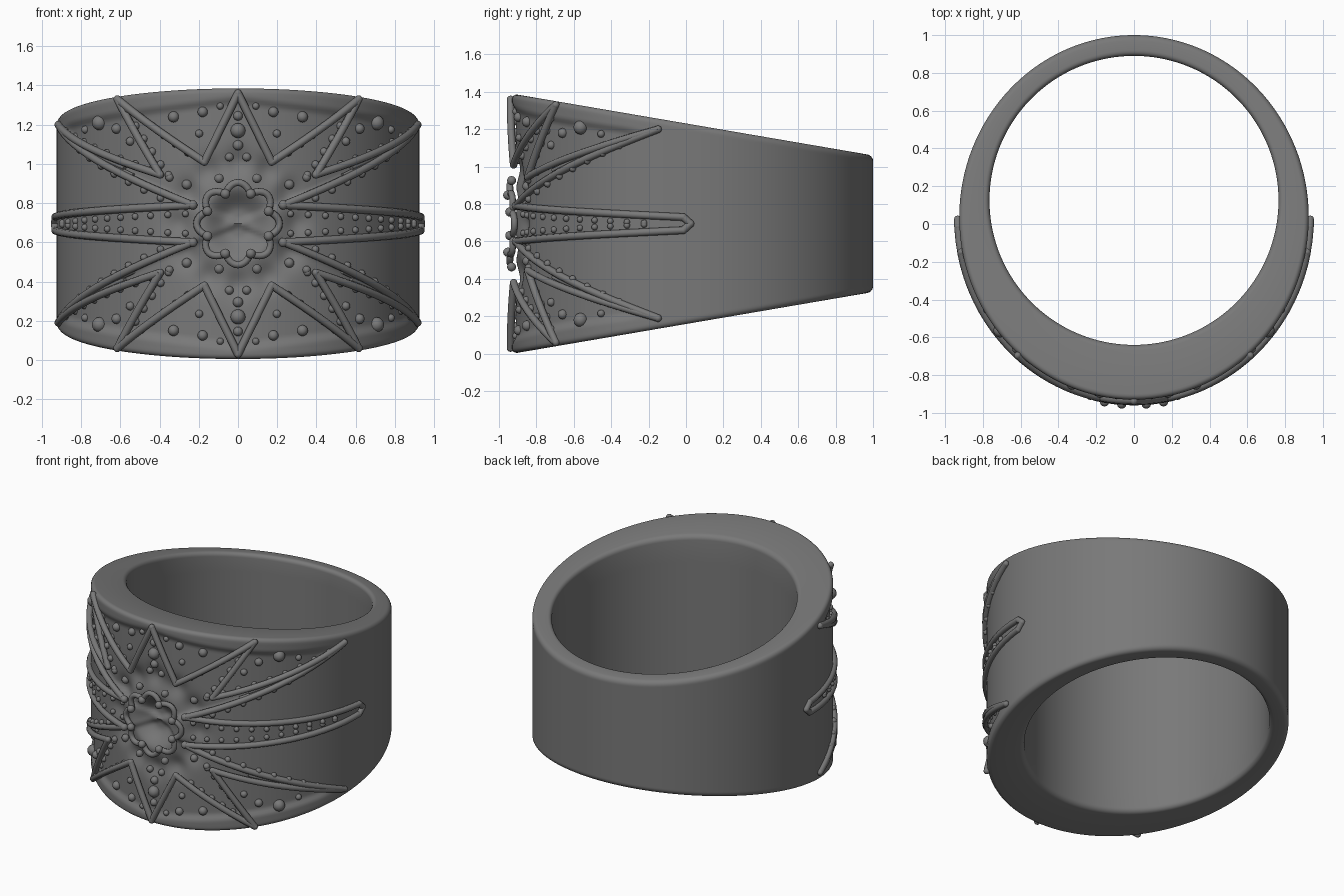
import bpy, bmesh, math
from mathutils import Vector, Matrix

cube = bpy.data.objects.get("Cube")
if cube:
    bpy.data.objects.remove(cube, do_unlink=True)

MID, RX, RY, CY = 0.695, 0.925, 0.965, 0.035
IN_R, IN_Y = 0.765, 0.125

metal = bpy.data.materials.new("dark grey metal")
metal.use_nodes = True
colour = (0.19, 0.19, 0.19, 1)
metal.diffuse_color = colour
metal.node_tree.nodes["Principled BSDF"].inputs["Base Color"].default_value = colour


def half_height(y):
    return 0.69 - 0.171 * (y + 0.9)


def step(a, b, x):
    t = max(0, min(1, (x - a) / (b - a)))
    return t * t * (3 - 2 * t)


def recess(a, v):
    """Depth of the carved field; a is the angle from the front, v the height from the middle."""
    a, v = abs(a), abs(v)
    if a > 1.5:
        return 0
    rad = math.hypot(a * 0.94, v)
    depth = 0.075 * step(0.2, 0.06, rad)
    low = 0.09 + (a - 0.25) * 0.368
    rim = 0.655 - 0.11 * a
    depth += 0.02 * step(low - 0.01, low + 0.03, v) * step(rim, rim - 0.05, v) * step(1.35, 1.15, a)
    for k in range(4):
        ang = math.radians(30 * k)
        du, dv = a * 0.94 - 0.31 * math.cos(ang), v - 0.31 * math.sin(ang)
        depth += 0.035 * math.exp(-(du * du + dv * dv) / 0.005)
    return depth


def on_surface(a, v, off=0.0):
    normal = Vector((math.sin(a) / RX, -math.cos(a) / RY, 0)).normalized()
    return Vector((RX * math.sin(a), CY - RY * math.cos(a), MID + v)) + normal * off


def finish(bm, name, angle=40):
    mesh = bpy.data.meshes.new(name)
    bm.to_mesh(mesh)
    bm.free()
    obj = bpy.data.objects.new(name, mesh)
    bpy.context.collection.objects.link(obj)
    smooth(obj, angle)
    return obj


def smooth(obj, angle=40):
    if not obj.data.materials:
        obj.data.materials.append(metal)
    bpy.ops.object.select_all(action='DESELECT')
    obj.select_set(True)
    bpy.context.view_layer.objects.active = obj
    bpy.ops.object.shade_smooth_by_angle(angle=math.radians(angle))


# Tapered band: a rounded section swept around the finger hole
def make_band():
    cols, rows, r, arc = 400, 96, 0.03, 5
    section = [("out", -1 + 2 * i / rows, 0) for i in range(rows + 1)]
    quarter = [math.pi / 2 * i / arc for i in range(1, arc + 1)]
    section += [("outer_edge", t, 1) for t in quarter]
    section += [("inner_edge", t, 1) for t in reversed(quarter)]
    section += [("in", 1 - i / 4, 0) for i in range(9)]
    section += [("inner_edge", t, -1) for t in quarter]
    section += [("outer_edge", t, -1) for t in reversed(quarter)]
    bm = bmesh.new()
    rings = []
    for c in range(cols):
        a = -math.pi + 2 * math.pi * c / cols
        outer = on_surface(a, -MID)
        inner = Vector((IN_R * math.sin(a), IN_Y - IN_R * math.cos(a), 0))
        width = (inner - outer).length
        inward = (inner - outer) / width
        ring = []
        for kind, t, sign in section:
            d, drop = 0, r
            if kind.endswith("edge"):
                d, drop = r * (1 - math.cos(t)), r * (1 - math.sin(t))
            if kind.startswith("in"):
                d = width - d
            h = half_height((outer + inward * d).y) - drop
            v = h * (sign or t)
            if kind == "out":
                d = recess(a, v)
            p = outer + inward * d
            ring.append(bm.verts.new((p.x, p.y, MID + v)))
        rings.append(ring)
    n = len(section)
    for c in range(cols):
        p, q = rings[c], rings[(c + 1) % cols]
        for i in range(n):
            j = (i + 1) % n
            bm.faces.new((p[i], q[i], q[j], p[j]))
    bmesh.ops.recalc_face_normals(bm, faces=bm.faces)
    finish(bm, "ring_band", 50)


# Raised wires that follow the curved surface
def make_wires(name, paths, radius):
    curve = bpy.data.curves.new(name, 'CURVE')
    curve.dimensions = '3D'
    curve.bevel_depth = radius
    curve.bevel_resolution = 2
    curve.use_fill_caps = True
    for pts, closed in paths:
        sp = curve.splines.new('POLY')
        sp.points.add(len(pts) - 1)
        for point, co in zip(sp.points, pts):
            point.co = (*co, 1)
        sp.use_cyclic_u = closed
    obj = bpy.data.objects.new(name, curve)
    bpy.context.collection.objects.link(obj)
    bpy.ops.object.select_all(action='DESELECT')
    obj.select_set(True)
    bpy.context.view_layer.objects.active = obj
    bpy.ops.object.convert(target='MESH')
    smooth(bpy.context.view_layer.objects.active, 50)


def make_beads(name, beads):
    bm = bmesh.new()
    for pos, radius in beads:
        bmesh.ops.create_uvsphere(bm, u_segments=12, v_segments=8, radius=radius,
                                  matrix=Matrix.Translation(pos))
    finish(bm, name, 60)


def lerp(p, q, t):
    return (p[0] + (q[0] - p[0]) * t, p[1] + (q[1] - p[1]) * t)


QUADRANTS = [(sx, sv) for sx in (1, -1) for sv in (1, -1)]


def zigzag(corners, off):
    paths = []
    for sx, sv in QUADRANTS:
        for p, q in zip(corners, corners[1:]):
            line = [lerp(p, q, i / 16) for i in range(17)]
            paths.append(([on_surface(sx * a, sv * v, off) for a, v in line], False))
    return paths


def corner_joints(corners, off, radius):
    spots = {(sx * a, sv * v) for a, v in corners for sx, sv in QUADRANTS}
    return [(on_surface(a, v, off), radius) for a, v in sorted(spots)]


make_band()

# Twelve-pointed star outline
star = [(0, 0.665), (0.185, 0.315), (0.72, 0.635), (0.44, 0.25), (1.38, 0.505),
        (0.25, 0.095), (1.52, 0.035), (1.56, 0)]
make_wires("star_outline", zigzag(star, 0.008), 0.02)
make_beads("star_corners", corner_joints(star, 0.008, 0.02))

# Slim loops inside the long diagonal rays
loop = [(0.68, 0.285), (1.12, 0.415), (0.62, 0.245)]
make_wires("inner_loops", zigzag(loop, -0.006), 0.012)

# Scalloped collar around the central bowl
collar = []
for i in range(96):
    t = 2 * math.pi * i / 96
    rad = 0.165 + 0.045 * abs(math.cos(4 * t))
    collar.append(on_surface(rad * math.cos(t) / RX, rad * math.sin(t), 0.012))
make_wires("centre_collar", [(collar, True)], 0.018)

collar_beads = []
for k in range(8):
    t = math.radians(22.5 + 45 * k)
    for rad, off, size in ((0.165, 0.025, 0.025), (0.25, 0.008, 0.024)):
        collar_beads.append((on_surface(rad * math.cos(t) / RX, rad * math.sin(t), off), size))
make_beads("collar_beads", collar_beads)

# Beads in the fields and in double rows along the rays: (angle, height, size)
grains = [(0, 0.475, 0.038), (0, 0.55, 0.024), (0, 0.4, 0.026), (0.05, 0.34, 0.022),
          (0.2, 0.57, 0.026), (0.37, 0.545, 0.028), (0.22, 0.46, 0.02), (0.1, 0.6, 0.018),
          (0.89, 0.515, 0.038), (0.75, 0.485, 0.026), (0.65, 0.42, 0.022),
          (1.03, 0.48, 0.02), (0.3, 0.2, 0.025)]


def ray_rows(base, tip, spread, count, size):
    for i in range(count):
        t = i / count
        a, v = lerp(base, tip, t)
        gap = spread * (1 - t)
        across = Vector((base[1] - tip[1], tip[0] - base[0])).normalized() * gap
        grains.append((a + across.x, v + across.y, size))
        grains.append((a - across.x, v - across.y, size))


ray_rows((0.34, 0.3), (0.72, 0.63), 0.085, 6, 0.021)
ray_rows((0.42, 0.19), (1.36, 0.5), 0.062, 9, 0.019)
ray_rows((0.3, 0), (1.4, 0), 0.05, 11, 0.017)

placed = set()
for a, v, size in grains:
    for sx, sv in QUADRANTS:
        placed.add((round(sx * a, 4) + 0.0, round(sv * v, 4) + 0.0, size))
make_beads("field_beads", [(on_surface(a, v, 0.004 - recess(a, v)), size)
                           for a, v, size in sorted(placed)])
